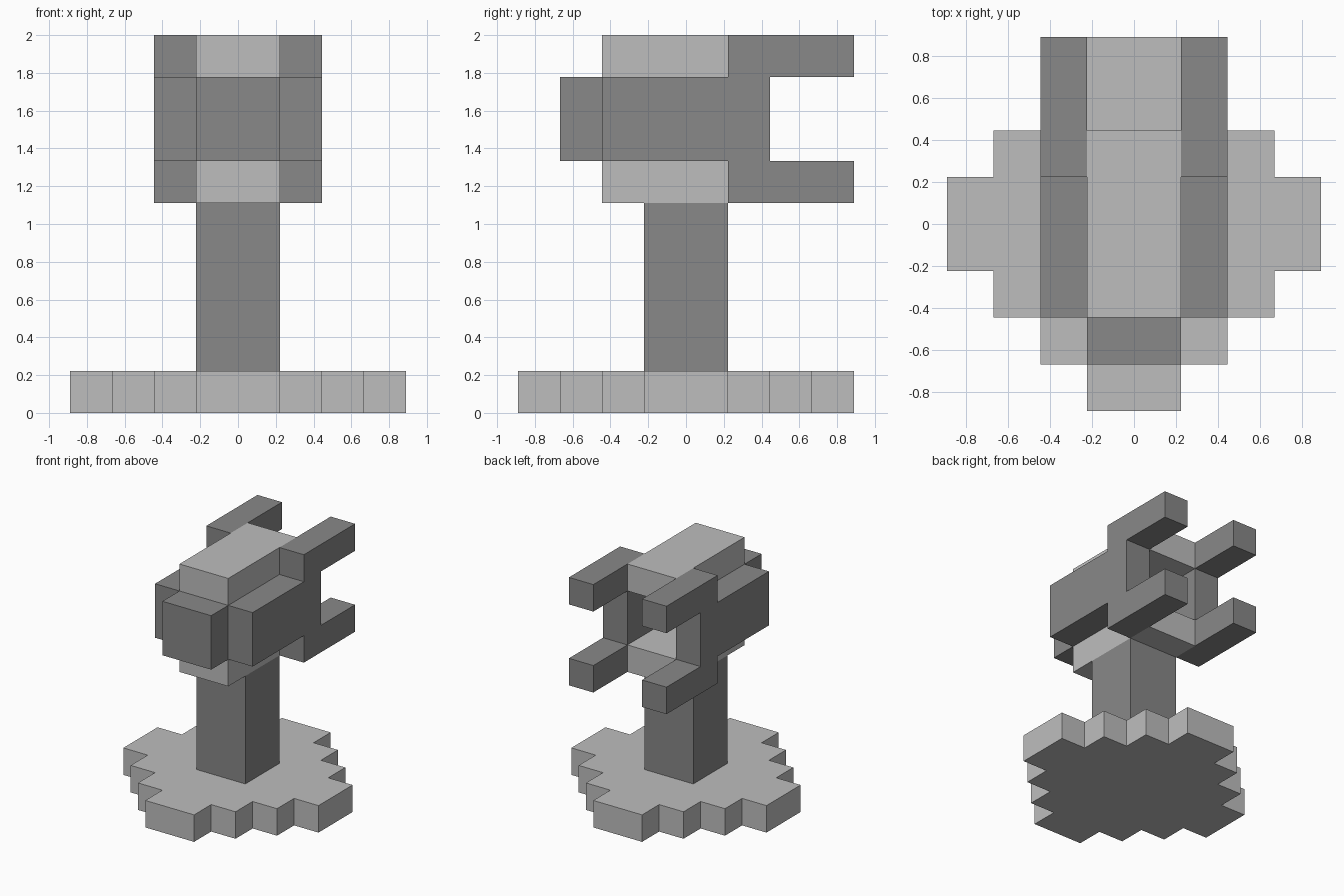
import bpy, bmesh
from mathutils import Vector

U = 2 / 9  # one block of the model's grid

if "Cube" in bpy.data.objects:
    bpy.data.objects.remove(bpy.data.objects["Cube"], do_unlink=True)


def make_material(name, value):
    mat = bpy.data.materials.new(name)
    mat.use_nodes = True
    colour = (value, value, value, 1)
    mat.diffuse_color = colour
    mat.node_tree.nodes["Principled BSDF"].inputs["Base Color"].default_value = colour
    return mat


light_grey = make_material("light grey", 0.515)
dark_grey = make_material("dark grey", 0.246)


def extrude(name, outline, direction, mat):
    """Solid made by sweeping a flat outline, all in block units."""
    bm = bmesh.new()
    face = bm.faces.new([bm.verts.new(Vector(p) * U) for p in outline])
    swept = bmesh.ops.extrude_face_region(bm, geom=[face], use_keep_orig=True)
    moved = [g for g in swept["geom"] if isinstance(g, bmesh.types.BMVert)]
    bmesh.ops.translate(bm, verts=moved, vec=Vector(direction) * U)
    bmesh.ops.recalc_face_normals(bm, faces=bm.faces)
    mesh = bpy.data.meshes.new(name)
    bm.to_mesh(mesh)
    bm.free()
    mesh.materials.append(mat)
    obj = bpy.data.objects.new(name, mesh)
    bpy.context.collection.objects.link(obj)
    return obj


def box(name, x, y, z, mat):
    outline = [(x[0], y[0], z[0]), (x[1], y[0], z[0]),
               (x[1], y[1], z[0]), (x[0], y[1], z[0])]
    return extrude(name, outline, (0, 0, z[1] - z[0]), mat)


# Stepped round base: one quarter of the staircase, turned four times
quarter = [(4, 1), (3, 1), (3, 2), (2, 2), (2, 3), (1, 3), (1, 4)]
steps = []
for turn in range(4):
    steps += [(x, y, 0) for x, y in quarter]
    quarter = [(-y, x) for x, y in quarter]
extrude("base", steps, (0, 0, 1), light_grey)

# Post
box("post", (-1, 1), (-1, 1), (1, 5), dark_grey)

# Head: pale slabs above and below a hollow middle, closed by the front block
box("head_top", (-1, 1), (-2, 2), (8, 9), light_grey)
box("head_bottom", (-1, 1), (-2, 2), (5, 6), light_grey)
box("front_block", (-1, 1), (-3, -2), (6, 8), dark_grey)

# Side panels, each with two prongs reaching back
side = [(-2, 6), (1, 6), (1, 5), (4, 5), (4, 6), (2, 6),
        (2, 8), (4, 8), (4, 9), (1, 9), (1, 8), (-2, 8)]
for name, x in (("left_side", 1), ("right_side", -2)):
    extrude(name, [(x, y, z) for y, z in side], (1, 0, 0), dark_grey)
